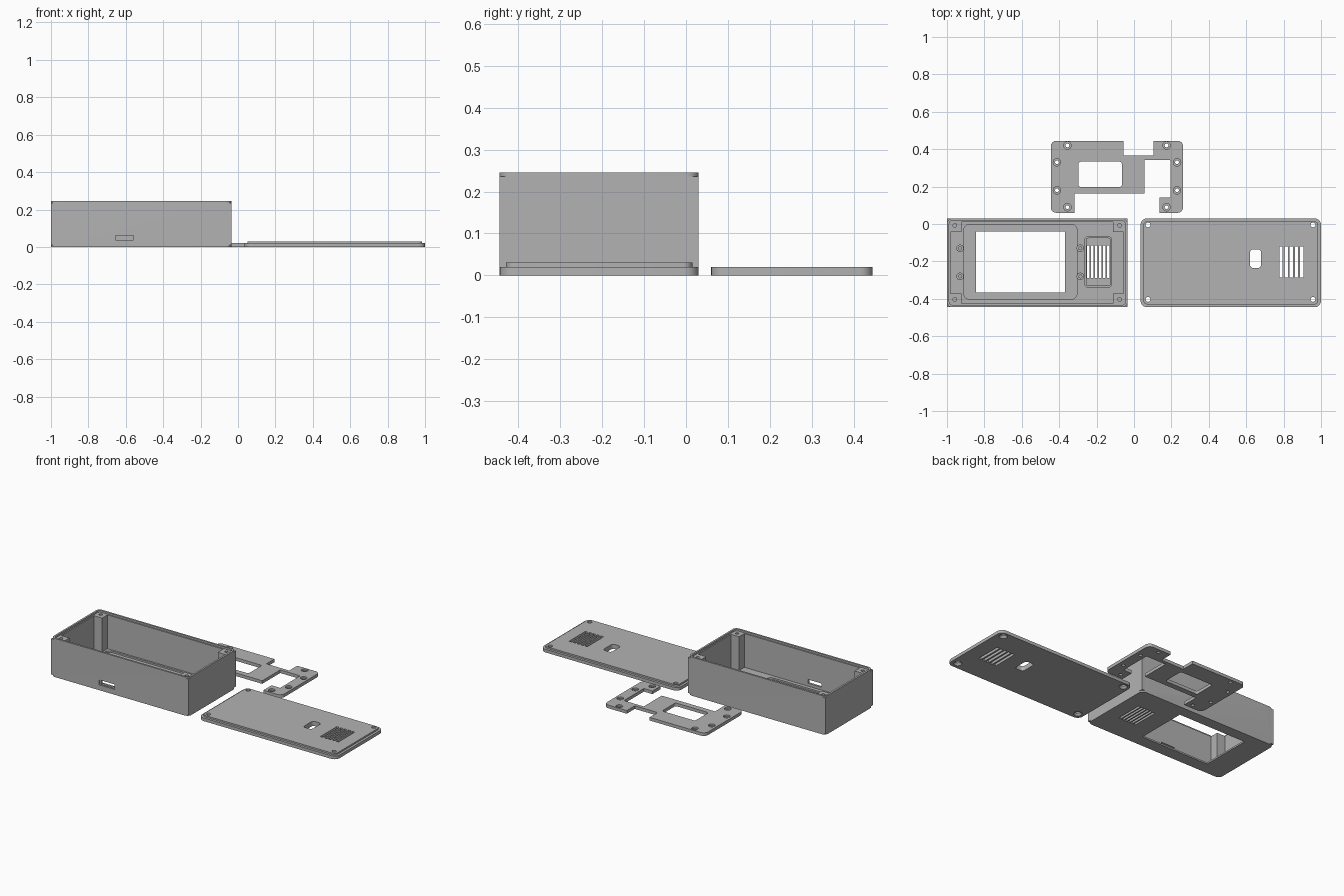
import bpy, bmesh, math
from mathutils import Vector

if "Cube" in bpy.data.objects:
    bpy.data.objects.remove(bpy.data.objects["Cube"], do_unlink=True)

grey = bpy.data.materials.new("matte grey")
grey.use_nodes = True
colour = (0.45, 0.45, 0.45, 1)
grey.diffuse_color = colour
grey.node_tree.nodes["Principled BSDF"].inputs["Base Color"].default_value = colour


def fillet(corners, steps=6):
    """Round the right-angled corners (x, y, radius) of a closed outline."""
    out = []
    for i, (x, y, r) in enumerate(corners):
        p = Vector((x, y))
        if r == 0:
            out.append(p)
            continue
        a = (Vector(corners[i - 1][:2]) - p).normalized()
        b = (Vector(corners[(i + 1) % len(corners)][:2]) - p).normalized()
        for k in range(steps + 1):
            t = math.pi / 2 * k / steps
            out.append(p + r * (a + b) - r * (b * math.cos(t) + a * math.sin(t)))
    return out


def finish(name, bm):
    bmesh.ops.recalc_face_normals(bm, faces=bm.faces)
    mesh = bpy.data.meshes.new(name)
    bm.to_mesh(mesh)
    bm.free()
    mesh.materials.append(grey)
    ob = bpy.data.objects.new(name, mesh)
    bpy.context.collection.objects.link(ob)
    return ob


def prism(name, outline, z0, z1):
    bm = bmesh.new()
    face = bm.faces.new([bm.verts.new((p[0], p[1], z0)) for p in outline])
    top = bmesh.ops.extrude_face_region(bm, geom=[face])["geom"]
    verts = [v for v in top if isinstance(v, bmesh.types.BMVert)]
    bmesh.ops.translate(bm, verts=verts, vec=(0, 0, z1 - z0))
    return finish(name, bm)


def slab(x0, x1, y0, y1, z0, z1, r=0.0, name="helper"):
    return prism(name, fillet([(x0, y0, r), (x1, y0, r), (x1, y1, r), (x0, y1, r)]), z0, z1)


def rod(x, y, z0, z1, r, r_top=None):
    bm = bmesh.new()
    bmesh.ops.create_cone(bm, cap_ends=True, segments=24, radius1=r,
                          radius2=r if r_top is None else r_top, depth=z1 - z0)
    bmesh.ops.translate(bm, verts=bm.verts, vec=(x, y, (z0 + z1) / 2))
    return finish("helper", bm)


def combine(ob, tool, operation="DIFFERENCE"):
    mod = ob.modifiers.new("shape", "BOOLEAN")
    mod.operation = operation
    mod.solver = "EXACT"
    mod.object = tool
    bpy.context.view_layer.objects.active = ob
    bpy.ops.object.modifier_apply(modifier=mod.name)
    bpy.data.objects.remove(tool, do_unlink=True)


def add(ob, tool):
    combine(ob, tool, "UNION")


def smooth(ob):
    bpy.ops.object.select_all(action="DESELECT")
    ob.select_set(True)
    bpy.context.view_layer.objects.active = ob
    bpy.ops.object.shade_smooth_by_angle(angle=math.radians(30))


FRONT, BACK = -0.445, 0.03

# Case: rounded shell whose walls are square-cornered between the ends
L, R, H = -1.0, -0.035, 0.245
case = slab(L, R, FRONT, BACK, 0, H, 0.028, "case")
add(case, slab(L, R, FRONT, BACK, 0.01, 0.236))
wall, step = 0.02, 0.012
combine(case, slab(L + wall, R - wall, FRONT + wall, BACK - wall, 0.02, 0.3, 0.012))
combine(case, slab(L + step, R - step, FRONT + step, BACK - step, 0.234, 0.3, 0.018))

# Corner screw posts
for x0, x1, hx in ((L + 0.01, L + 0.077, L + 0.042), (R - 0.077, R - 0.01, R - 0.042)):
    for y0, y1, hy in ((FRONT + 0.01, FRONT + 0.073, FRONT + 0.042),
                       (BACK - 0.073, BACK - 0.01, BACK - 0.037)):
        add(case, slab(x0, x1, y0, y1, 0.015, 0.234))
        combine(case, rod(hx, hy, 0.12, 0.3, 0.01))

# Screen pocket and window in the floor
combine(case, slab(-0.91, -0.305, -0.402, -0.002, 0.01, 0.1, 0.03))
combine(case, slab(-0.845, -0.37, -0.367, -0.04, -0.1, 0.1))

# Small screw bosses beside the pocket
for x in (-0.93, -0.287):
    for y in (-0.28, -0.13):
        add(case, rod(x, y, 0.005, 0.032, 0.02))
        combine(case, rod(x, y, 0.012, 0.1, 0.008))

# Raised speaker frame with a grille
frame = slab(-0.265, -0.117, -0.34, -0.066, 0.015, 0.04, 0.02)
combine(frame, slab(-0.255, -0.127, -0.33, -0.076, 0, 0.1, 0.012))
add(case, frame)
for i in range(6):
    x = -0.245 + i * 0.0215
    combine(case, slab(x - 0.007, x + 0.007, -0.29, -0.115, -0.1, 0.1))

# Cable port in the front wall
combine(case, slab(-0.655, -0.56, -0.5, -0.4, 0.038, 0.062))
combine(case, slab(-0.665, -0.55, -0.5, FRONT + 0.006, 0.034, 0.066))
smooth(case)

# Lid: rounded plate with a smaller locating lip
L, R = 0.035, 1.0
lid = slab(L, R, FRONT, BACK, 0, 0.02, 0.035, "lid")
add(lid, slab(L + 0.015, R - 0.015, FRONT + 0.015, BACK - 0.015, 0.01, 0.03, 0.022))
for x in (L + 0.04, R - 0.043):
    for y in (FRONT + 0.042, BACK - 0.035):
        combine(lid, rod(x, y, -0.1, 0.1, 0.013))
        combine(lid, rod(x, y, -0.002, 0.014, 0.026, 0.012))
combine(lid, slab(0.62, 0.68, -0.235, -0.135, -0.1, 0.1, 0.018))
for i in range(5):
    x = 0.786 + i * 0.0275
    combine(lid, slab(x - 0.009, x + 0.009, -0.285, -0.12, -0.1, 0.1))
smooth(lid)

# Mounting bracket: flat C-shaped plate
outline = [(-0.445, 0.445, 0.03), (-0.056, 0.445, 0), (-0.056, 0.365, 0),
           (0.104, 0.365, 0), (0.104, 0.445, 0), (0.263, 0.445, 0.03),
           (0.263, 0.06, 0.03), (0.136, 0.06, 0), (0.136, 0.142, 0),
           (0.196, 0.142, 0), (0.196, 0.343, 0.01), (0.056, 0.343, 0),
           (0.056, 0.163, 0), (-0.318, 0.163, 0), (-0.318, 0.06, 0),
           (-0.445, 0.06, 0.03)]
bracket = prism("mounting_bracket", fillet(outline), 0, 0.02)
combine(bracket, slab(-0.297, -0.065, 0.198, 0.333, -0.1, 0.1, 0.012))
centre_x, centre_y = -0.091, 0.255
for dx, dy in ((0.265, 0.165), (0.321, 0.075)):
    for sx in (-1, 1):
        for sy in (-1, 1):
            x, y = centre_x + sx * dx, centre_y + sy * dy
            combine(bracket, rod(x, y, -0.1, 0.1, 0.01))
            combine(bracket, rod(x, y, 0.01, 0.1, 0.02))
smooth(bracket)
